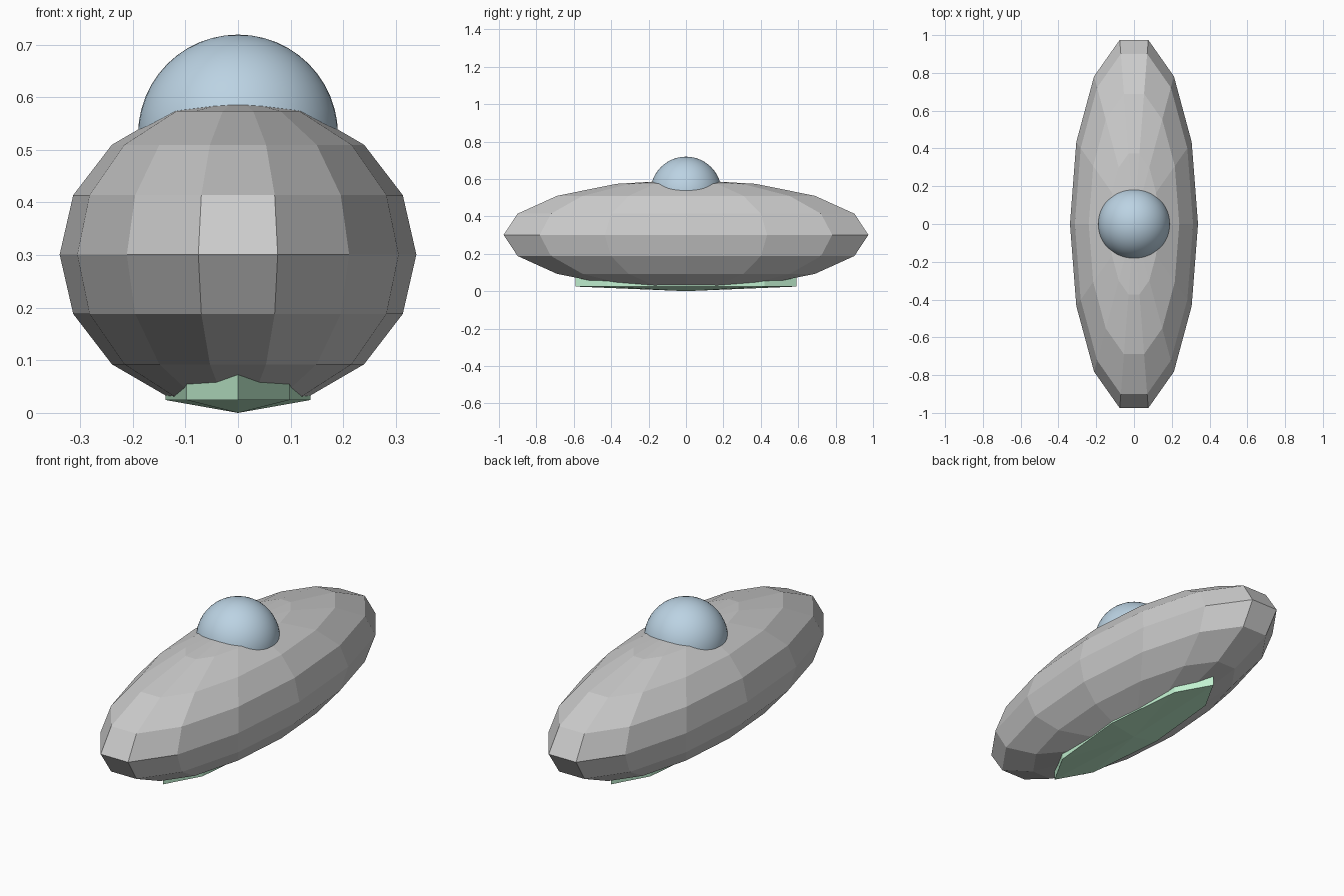
import bpy, bmesh, math
from mathutils import Matrix

if "Cube" in bpy.data.objects:
    bpy.data.objects.remove(bpy.data.objects["Cube"])


def material(name, color):
    mat = bpy.data.materials.new(name)
    mat.diffuse_color = color
    mat.use_nodes = True
    mat.node_tree.nodes["Principled BSDF"].inputs["Base Color"].default_value = mat.diffuse_color
    return mat


def ellipsoid(name, segments, rings, radii, z, mat=None, smooth=False):
    """UV sphere with its first vertex column on the y axis, scaled to radii."""
    bm = bmesh.new()
    bmesh.ops.create_uvsphere(bm, u_segments=segments, v_segments=rings, radius=1)
    bm.transform(Matrix.Translation((0, 0, z)) @ Matrix.Diagonal((*radii, 1))
                 @ Matrix.Rotation(math.pi / 2, 4, 'Z'))
    for face in bm.faces:
        face.smooth = smooth
    mesh = bpy.data.meshes.new(name)
    bm.to_mesh(mesh)
    bm.free()
    if mat:
        mesh.materials.append(mat)
    obj = bpy.data.objects.new(name, mesh)
    bpy.context.collection.objects.link(obj)
    return obj


glass = material("dome_blue", (0.50, 0.65, 0.77, 1))
glow = material("underside_green", (0.55, 0.90, 0.65, 1))

# Long faceted hull
ellipsoid("hull", 14, 8, (0.339, 1.0, 0.295), 0.301)

# Smooth round cockpit dome sunk into the hull
ellipsoid("cockpit_dome", 48, 24, (0.19, 0.19, 0.19), 0.529, glass, smooth=True)

# Shallow eight-sided plate under the hull
c30 = math.cos(math.radians(30))
ellipsoid("belly_plate", 8, 3, (0.138 / c30, 0.592 / c30, 0.049), 0.049, glow)
